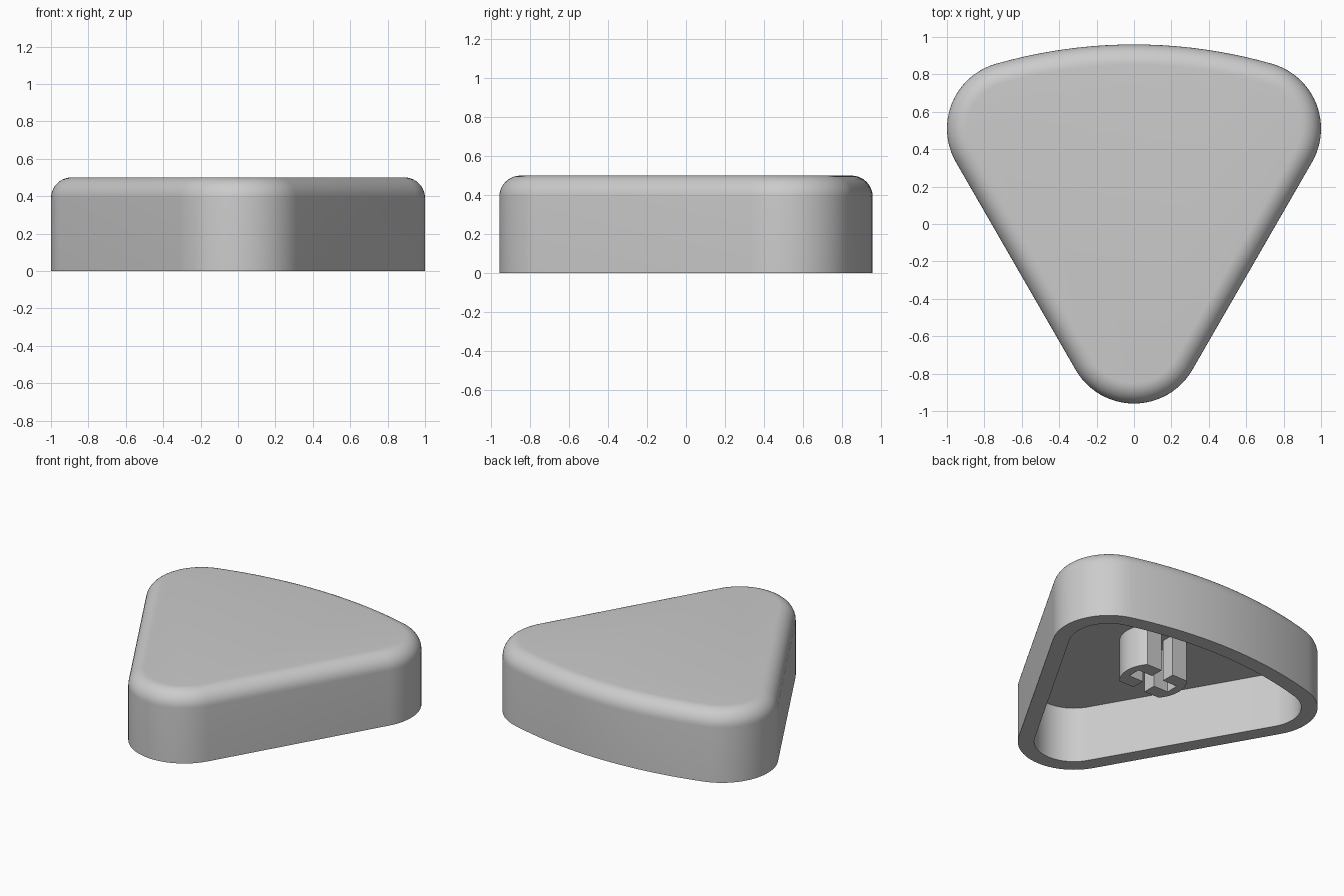
import bpy, bmesh
from math import sin, cos, radians, pi

cube = bpy.data.objects.get("Cube")
if cube:
    bpy.data.objects.remove(cube, do_unlink=True)

GREY = (0.6, 0.6, 0.6, 1)
mat = bpy.data.materials.new("light_grey_plastic")
mat.use_nodes = True
mat.diffuse_color = GREY
mat.node_tree.nodes["Principled BSDF"].inputs["Base Color"].default_value = GREY

HEIGHT, WALL, FILLET = 0.5, 0.105, 0.11
CEILING = HEIGHT - WALL
STEM_Y, STEM_Z = 0.19, 0.10


def arc(cx, cy, r, a0, a1, n):
    """Points on an arc, angles in degrees."""
    return [(cx + r * cos(radians(a0 + (a1 - a0) * i / n)),
             cy + r * sin(radians(a0 + (a1 - a0) * i / n))) for i in range(n + 1)]


def outline(inset):
    """Rounded triangle with a bowed back edge, moved inward by inset."""
    r = 0.36 - inset
    bow = 2.68
    pts = arc(0, -0.6, r, -150, -30, 24)
    pts += arc(0.64, 0.51, r, -30, 74, 22)
    pts += arc(0, 0.96 - bow, bow - inset, 74, 106, 20)[1:-1]
    pts += arc(-0.64, 0.51, r, 106, 210, 22)
    return pts


def finish(name, bm):
    bmesh.ops.recalc_face_normals(bm, faces=bm.faces)
    mesh = bpy.data.meshes.new(name)
    bm.to_mesh(mesh)
    bm.free()
    mesh.materials.append(mat)
    obj = bpy.data.objects.new(name, mesh)
    bpy.context.collection.objects.link(obj)
    bpy.ops.object.select_all(action="DESELECT")
    obj.select_set(True)
    bpy.context.view_layer.objects.active = obj
    bpy.ops.object.shade_smooth_by_angle(angle=radians(30))
    return obj


def loft(bm, sections):
    """Skin a stack of (points, z) sections and cap both ends."""
    rings = [[bm.verts.new((x, y, z)) for x, y in pts] for pts, z in sections]
    for low, high in zip(rings, rings[1:]):
        n = len(low)
        for i in range(n):
            j = (i + 1) % n
            bm.faces.new((low[i], low[j], high[j], high[i]))
    bm.faces.new(rings[0])
    bm.faces.new(rings[-1])


# Hollow cap: ceiling, inner wall, rim, outer wall, rounded top edge
sections = [(outline(WALL), CEILING), (outline(WALL), 0), (outline(0), 0)]
STEPS = 10
for k in range(STEPS + 1):
    a = pi / 2 * k / STEPS
    sections.append((outline(FILLET * (1 - cos(a))), HEIGHT - FILLET * (1 - sin(a))))
bm = bmesh.new()
loft(bm, sections)
finish("cap_shell", bm)

# Split stem: round sides, flat front and back, cross-shaped slot
slot, reach, flat = 0.046, 0.16, 0.14
half = arc(0, 0, 0.216, -40.4, 40.4, 16)
half += [(slot, flat), (slot, slot), (reach, slot),
         (reach, -slot), (slot, -slot), (slot, -flat)]
bm = bmesh.new()
for side in (1, -1):
    pts = [(side * x, y + STEM_Y) for x, y in half]
    loft(bm, [(pts, STEM_Z), (pts, CEILING + 0.01)])
finish("split_stem", bm)
